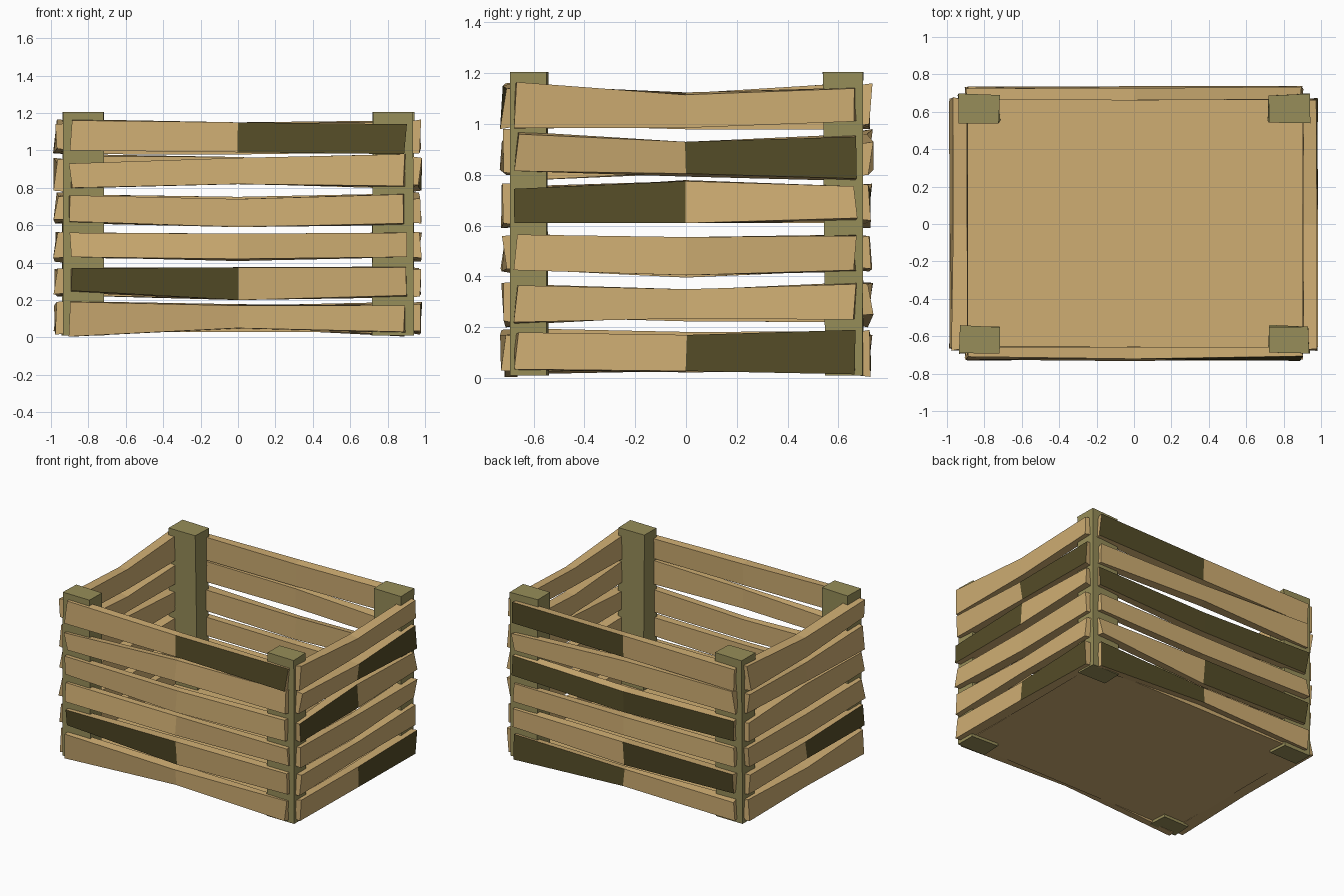
import bpy, bmesh, random
from mathutils import Vector, Matrix
from math import pi

if "Cube" in bpy.data.objects:
    bpy.data.objects.remove(bpy.data.objects["Cube"])

random.seed(7)


def material(name, rgb):
    m = bpy.data.materials.new(name)
    m.diffuse_color = (*rgb, 1)
    m.use_nodes = True
    m.node_tree.nodes["Principled BSDF"].inputs["Base Color"].default_value = m.diffuse_color
    return m


TAN = material("tan_wood", (0.62, 0.42, 0.17))
OLIVE = material("olive_wood", (0.31, 0.27, 0.10))
DARK = material("dark_wood", (0.09, 0.073, 0.021))


def jit(a):
    return random.uniform(-a, a)


def finish(name, bm, mats):
    mesh = bpy.data.meshes.new(name)
    bm.to_mesh(mesh)
    bm.free()
    for m in mats:
        mesh.materials.append(m)
    ob = bpy.data.objects.new(name, mesh)
    bpy.context.collection.objects.link(ob)
    return ob


def box(name, lo, hi, mat, wobble=0.0):
    bm = bmesh.new()
    bmesh.ops.create_cube(bm, size=1)
    lo, hi = Vector(lo), Vector(hi)
    for v in bm.verts:
        for i in range(3):
            v.co[i] = (lo[i] if v.co[i] < 0 else hi[i])
        v.co.x += jit(wobble)
        v.co.y += jit(wobble)
    return finish(name, bm, [mat])


# A slat runs along x facing -y: three uneven sections, then turned to its wall
def slat(name, half, inner, outer, heights, dark, turn):
    bm = bmesh.new()
    rings = []
    for k, (top, bottom) in enumerate(heights):
        x = (k - 1) * half
        end = 0.012 if k != 1 else 0.004
        lean = jit(0.012)
        ring = []
        for y, z in ((-outer - lean, bottom), (-inner, bottom + jit(0.012)),
                     (-inner, top + jit(0.012)), (-outer + lean, top)):
            ring.append(bm.verts.new((x + jit(end), y + jit(0.004), max(z, 0.004))))
        rings.append(ring)
    for k in range(2):
        a, b = rings[k], rings[k + 1]
        for i in range(4):
            j = (i + 1) % 4
            f = bm.faces.new((a[i], a[j], b[j], b[i]))
            if i == 3 and k in dark:
                f.material_index = 1
    bm.faces.new(rings[0])
    bm.faces.new(rings[2])
    bmesh.ops.recalc_face_normals(bm, faces=bm.faces[:])
    bm.transform(Matrix.Rotation(turn, 4, 'Z'))
    finish(name, bm, [TAN, DARK])


# (top, bottom) at the left end, middle and right end, lowest slat first
LONG = [((.19, .005), (.17, .05), (.17, .03)),
        ((.37, .25), (.375, .20), (.375, .225)),
        ((.56, .43), (.555, .42), (.56, .43)),
        ((.76, .62), (.74, .59), (.765, .61)),
        ((.93, .80), (.96, .82), (.98, .81)),
        ((1.16, 1.00), (1.15, .99), (1.14, .98))]
SHORT = [((.18, .035), (.17, .028), (.19, .015)),
         ((.365, .22), (.35, .235), (.37, .23)),
         ((.565, .425), (.555, .405), (.56, .425)),
         ((.745, .61), (.775, .61), (.755, .63)),
         ((.96, .815), (.93, .805), (.95, .785)),
         ((1.165, .985), (1.115, .985), (1.14, 1.01))]

# Walls: rows, half length, inner and outer offset, turn, dark halves per row
WALLS = {
    "front": (LONG, .895, .660, .718, 0, {1: (0,), 5: (1,)}),
    "back": (LONG, .895, .665, .725, pi, {0: (0,), 1: (1,), 3: (0, 1), 5: (0,)}),
    "right": (SHORT, .667, .905, .975, pi / 2, {0: (1,), 3: (0,), 4: (1,)}),
    "left": (SHORT, .667, .890, .975, -pi / 2, {1: (1,)}),
}
for side, (rows, half, inner, outer, turn, dark) in WALLS.items():
    for i, heights in enumerate(rows):
        slat(f"{side}_slat_{i + 1}", half, inner, outer, heights, dark.get(i, ()), turn)

# Corner posts
for sx, xn in ((-1, "left"), (1, "right")):
    for sy, yn in ((-1, "front"), (1, "back")):
        xs = sorted((sx * .72, sx * .935))
        ys = sorted((sy * .545, sy * .69))
        box(f"{yn}_{xn}_post", (xs[0], ys[0], 0.01), (xs[1], ys[1], 1.205), OLIVE, 0.008)

# Floor panel
box("floor_panel", (-.90, -.665, .03), (.90, .67, .07), TAN)
